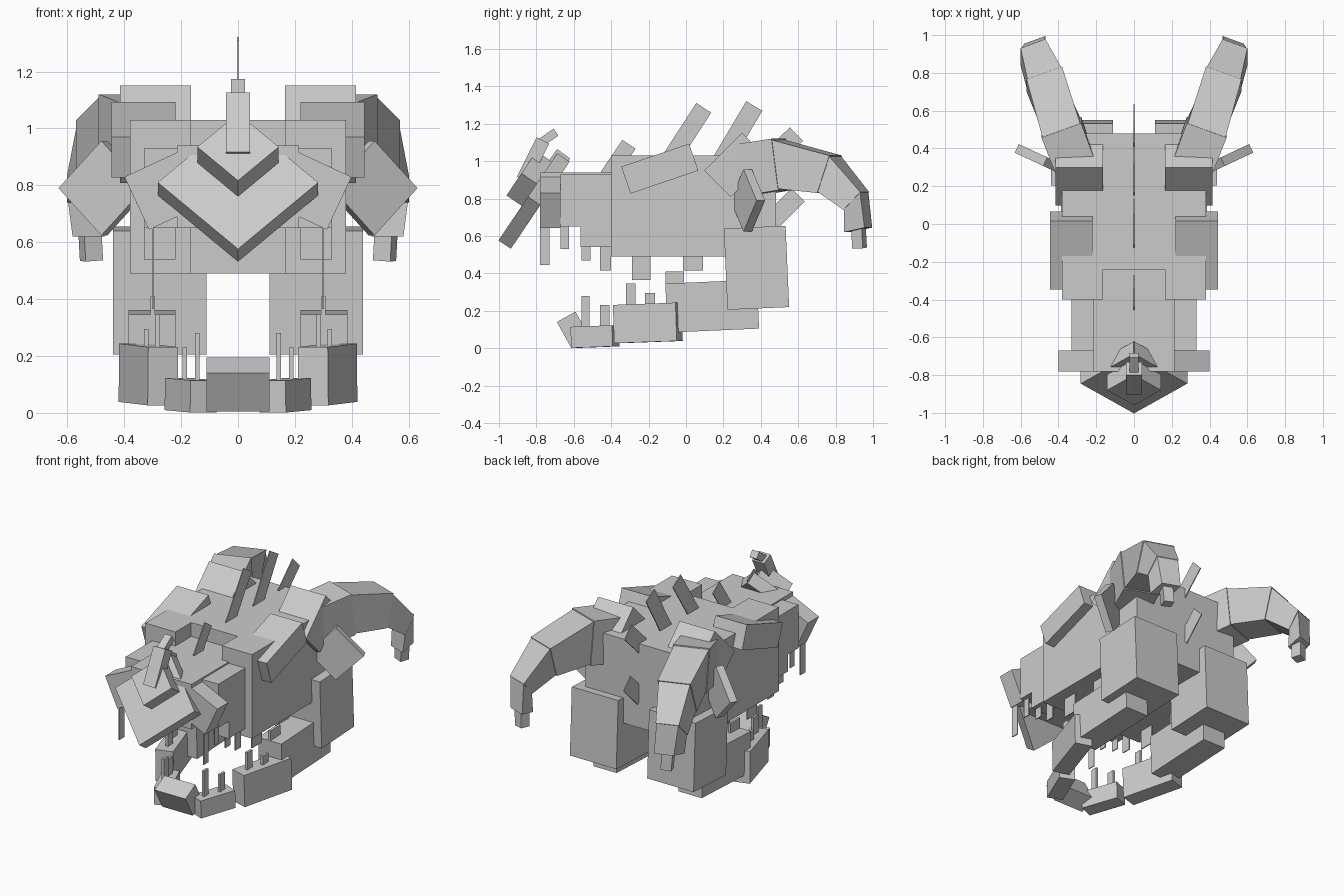
import bpy, bmesh
from math import radians, atan2, hypot
from mathutils import Matrix, Vector, Euler

old = bpy.data.objects.get("Cube")
if old:
    bpy.data.objects.remove(old, do_unlink=True)

grey = bpy.data.materials.new("plain grey")
grey.use_nodes = True
grey.diffuse_color = (0.6, 0.6, 0.6, 1)
grey.node_tree.nodes["Principled BSDF"].inputs["Base Color"].default_value = (0.6, 0.6, 0.6, 1)


def finish(name, bm, mirror):
    bmesh.ops.recalc_face_normals(bm, faces=bm.faces)
    mesh = bpy.data.meshes.new(name)
    bm.to_mesh(mesh)
    bm.free()
    mesh.materials.append(grey)
    obj = bpy.data.objects.new(name, mesh)
    bpy.context.collection.objects.link(obj)
    if mirror:
        mod = obj.modifiers.new("both sides", 'MIRROR')
        mod.use_mirror_merge = False
    return obj


def block(name, centre, size, rot=(0, 0, 0), mirror=True):
    """Box by centre, size and rotation in degrees; mirrored across x."""
    bm = bmesh.new()
    turn = Euler([radians(a) for a in rot]).to_matrix().to_4x4()
    m = Matrix.Translation(centre) @ turn @ Matrix.Diagonal((*size, 1))
    bmesh.ops.create_cube(bm, size=1, matrix=m)
    return finish(name, bm, mirror)


def span(name, x, y, z, mirror=True):
    """Upright box by its ranges along x, y and z."""
    ranges = (x, y, z)
    return block(name, [(a + b) / 2 for a, b in ranges], [b - a for a, b in ranges], mirror=mirror)


def beam(name, start, end, width, thick):
    """Central bar running from start to end, given as (y, z)."""
    dy, dz = end[0] - start[0], end[1] - start[1]
    mid = (0, (start[0] + end[0]) / 2, (start[1] + end[1]) / 2)
    return block(name, mid, (thick, hypot(dy, dz), width),
                 (atan2(dz, dy) * 57.2958, 0, 0), False)


# Skull and snout
span("skull", (-.38, .38), (-.24, .48), (.49, 1.03), False)
span("skull_front", (.165, .38), (-.40, -.24), (.49, 1.03))
span("snout_root", (-.165, .165), (-.40, -.24), (.65, .94), False)
span("snout", (-.215, .215), (-.78, -.40), (.65, .94), False)
span("snout_side", (.215, .33), (-.67, -.40), (.65, .93))
span("upper_lip", (.22, .33), (-.565, -.40), (.54, .65))
block("nostril_block", (.263, -.725, .78), (.205, .11, .205), (0, 25, 0))

# Tilted diamond plates on the nose, with a small horn
TILT = -34


def nose_plate(name, y, z, half, thick):
    bm = bmesh.new()
    side = half * 2 ** .5
    turn = Matrix.Rotation(radians(TILT), 4, 'X') @ Matrix.Rotation(radians(45), 4, 'Y')
    shift = Matrix.Translation((0, y, z)) @ turn
    m = shift @ Matrix.Translation((0, thick / 2, 0)) @ Matrix.Diagonal((side, thick, side, 1))
    bmesh.ops.create_cube(bm, size=1, matrix=m)
    finish(name, bm, False)


nose_plate("nose_plate", -.845, .81, .282, .08)
nose_plate("nose_plate_small", -.88, .935, .143, .10)
beam("nose_horn", (-.87, .90), (-.765, 1.11), .075, .085)
beam("nose_horn_tip", (-.79, 1.09), (-.695, 1.155), .045, .05)

# Brows, horn roots and ears
block("brow", (.333, -.14, .96), (.225, .383, .152), (18.7, 0, 0))
block("horn_root", (.29, .27, .98), (.25, .285, .20), (45, 0, 0))
block("ear_plate", (.47, .33, .79), (.235, .05, .235), (0, 45, 25))

# Curved horns: tapering segments between four-sided rings
# ring = (centre x, half width, top (y, z), bottom (y, z))
rings = [
    (.31, .11, (.30, 1.09), (.32, .81)),
    (.385, .112, (.495, 1.12), (.53, .845)),
    (.475, .10, (.80, 1.03), (.735, .83)),
    (.535, .07, (.955, .835), (.865, .74)),
    (.525, .06, (.975, .645), (.865, .62)),
]
outward = Vector((.94, -.34, 0))


def ring_points(ring, scale):
    x, half, top, bottom = ring
    mid = (Vector((x, *top)) + Vector((x, *bottom))) / 2
    up = (Vector((x, *top)) - mid) * scale
    out = outward * half * scale
    return [mid + up + out, mid + up - out, mid - up - out, mid - up + out]


for i, (a, b) in enumerate(zip(rings, rings[1:])):
    bm = bmesh.new()
    near = [bm.verts.new(p) for p in ring_points(a, .95 if i else 1)]
    far = [bm.verts.new(p) for p in ring_points(b, 1)]
    bm.faces.new(near)
    bm.faces.new(far)
    for k in range(4):
        n = (k + 1) % 4
        bm.faces.new((near[k], near[n], far[n], far[k]))
    finish(f"horn_segment_{i + 1}", bm, True)
block("horn_tip", (.518, .925, .59), (.065, .06, .11), (2, 4, -20))

# Lower jaw
block("chin", (0, -.603, .10), (.22, .114, .155), (29, 0, 0), False)
block("jaw_front", (.166, -.486, .062), (.10, .24, .113), (2, 0, -22))
block("jaw_middle", (.315, -.204, .135), (.11, .35, .205), (2, 0, -17))
block("jaw_rear", (.303, .14, .225), (.165, .49, .262), (2.5, 0, 0))
block("jaw_hinge", (.275, .377, .43), (.33, .33, .435), (2.5, 0, 0))

# Teeth: x, y range, z range
upper = [(.30, -.78, -.73, .445, .70), (.30, -.67, -.625, .53, .67),
         (.30, -.56, -.51, .47, .56), (.30, -.46, -.40, .415, .56),
         (.30, -.29, -.19, .365, .51), (.30, -.016, .09, .415, .51)]
lower = [(.143, -.56, -.515, .10, .28), (.187, -.46, -.41, .10, .23),
         (.283, -.32, -.27, .22, .345), (.323, -.22, -.165, .22, .295),
         (.30, -.11, -.01, .33, .41)]
for label, row in (("upper", upper), ("lower", lower)):
    thick = .003 if label == "upper" else .008
    for i, (x, y0, y1, z0, z1) in enumerate(row):
        span(f"{label}_tooth_{i + 1}", (x - thick, x + thick), (y0, y1), (z0, z1))

# Thin spines along the centre line: start, end, width
spines = [((-.74, .92), (-.655, 1.04), .085), ((-.42, .92), (-.305, 1.09), .085),
          ((-.09, 1.0), (.095, 1.285), .095), ((.19, 1.0), (.365, 1.295), .10),
          ((.44, 1.0), (.59, 1.145), .10), ((.46, .68), (.60, .82), .10)]
for i, (start, end, width) in enumerate(spines):
    beam(f"spine_{i + 1}", start, end, width, .006)
